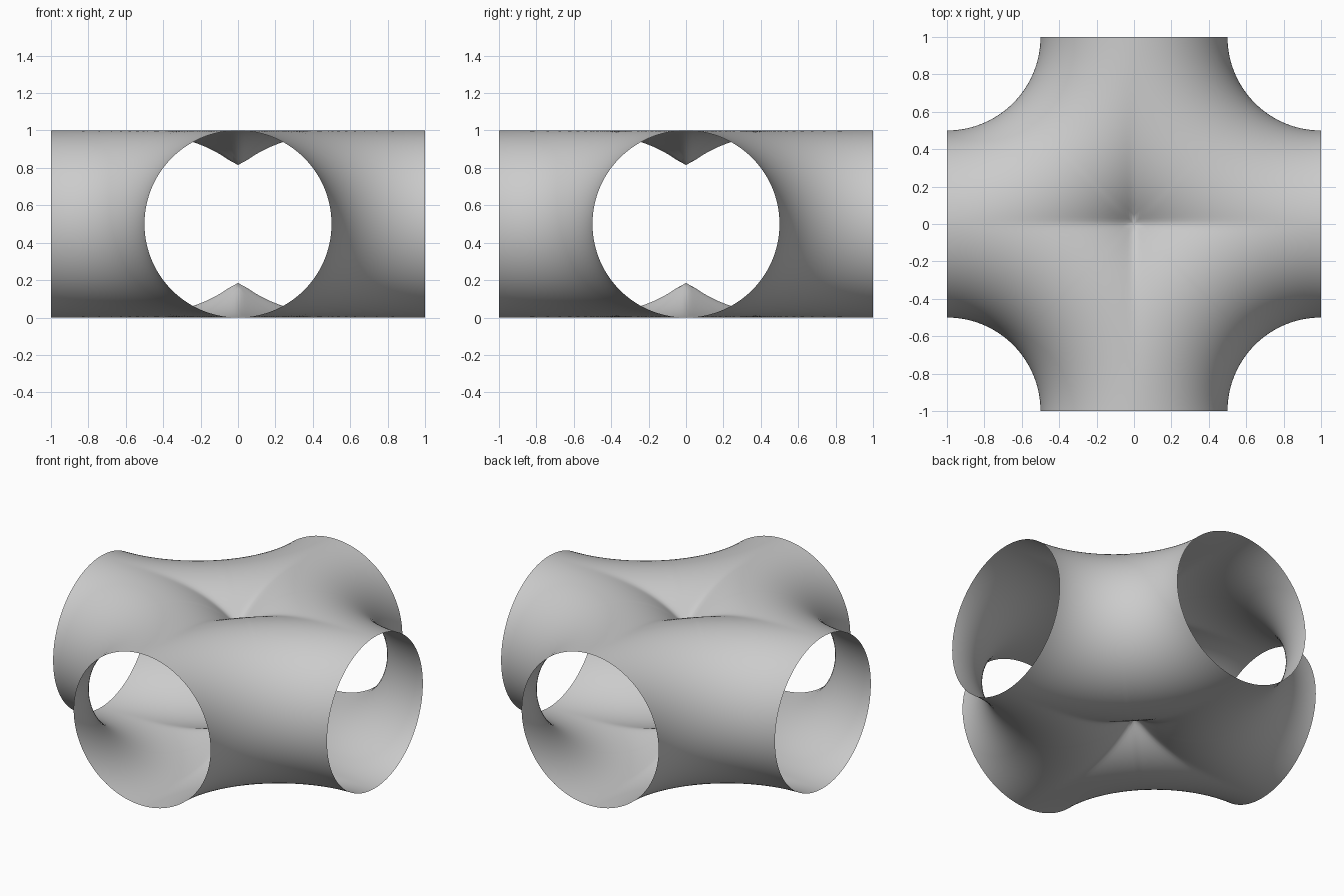
import bpy, bmesh
from math import pi, cos, sin, acos, sqrt, hypot

if "Cube" in bpy.data.objects:
    bpy.data.objects.remove(bpy.data.objects["Cube"])

R_TUBE = 0.5      # tube radius
SOFT = 0.0185     # slight rounding of the central dimple
N_SWEEP, N_TUBE = 64, 40


def height(x, y):
    """Height above mid plane of the elbow swept about the corner (1, 1)."""
    d = hypot(1 - x, 1 - y)
    if d > 1:
        d = max(1, hypot(1 - hypot(x, SOFT), 1 - hypot(y, SOFT)))
    return sqrt(max(0, R_TUBE ** 2 - (d - 1) ** 2))


# One upper quarter: elbow swept round the corner, trimmed at x = 0 and y = 0
bm = bmesh.new()
rows = []
for i in range(N_SWEEP + 1):
    t = pi / 2 * i / N_SWEEP
    c, s = cos(t), sin(t)
    reach = 1 / max(c, s)
    phi_max = acos((1 - reach) / R_TUBE)
    row = []
    for j in range(N_TUBE + 1):
        d = 1 - R_TUBE * cos(phi_max * j / N_TUBE)
        x, y = 1 - d * c, 1 - d * s
        row.append(bm.verts.new((x, y, height(x, y) if j else 0)))
    rows.append(row)
for a, b in zip(rows, rows[1:]):
    for j in range(N_TUBE):
        bm.faces.new((a[j], a[j + 1], b[j + 1], b[j]))
bm.normal_update()
if sum(f.normal.z for f in bm.faces) < 0:
    bmesh.ops.reverse_faces(bm, faces=bm.faces[:])

mesh = bpy.data.meshes.new("cross_pipe")
bm.to_mesh(mesh)
bm.free()
pipe = bpy.data.objects.new("cross_pipe", mesh)
pipe.location.z = R_TUBE
bpy.context.collection.objects.link(pipe)

# Mirror to all four corners and the underside
mirror = pipe.modifiers.new("mirror", "MIRROR")
mirror.use_axis = (True, True, True)
mirror.merge_threshold = 0.0005

# Smooth shading throughout
for p in mesh.polygons:
    p.use_smooth = True
